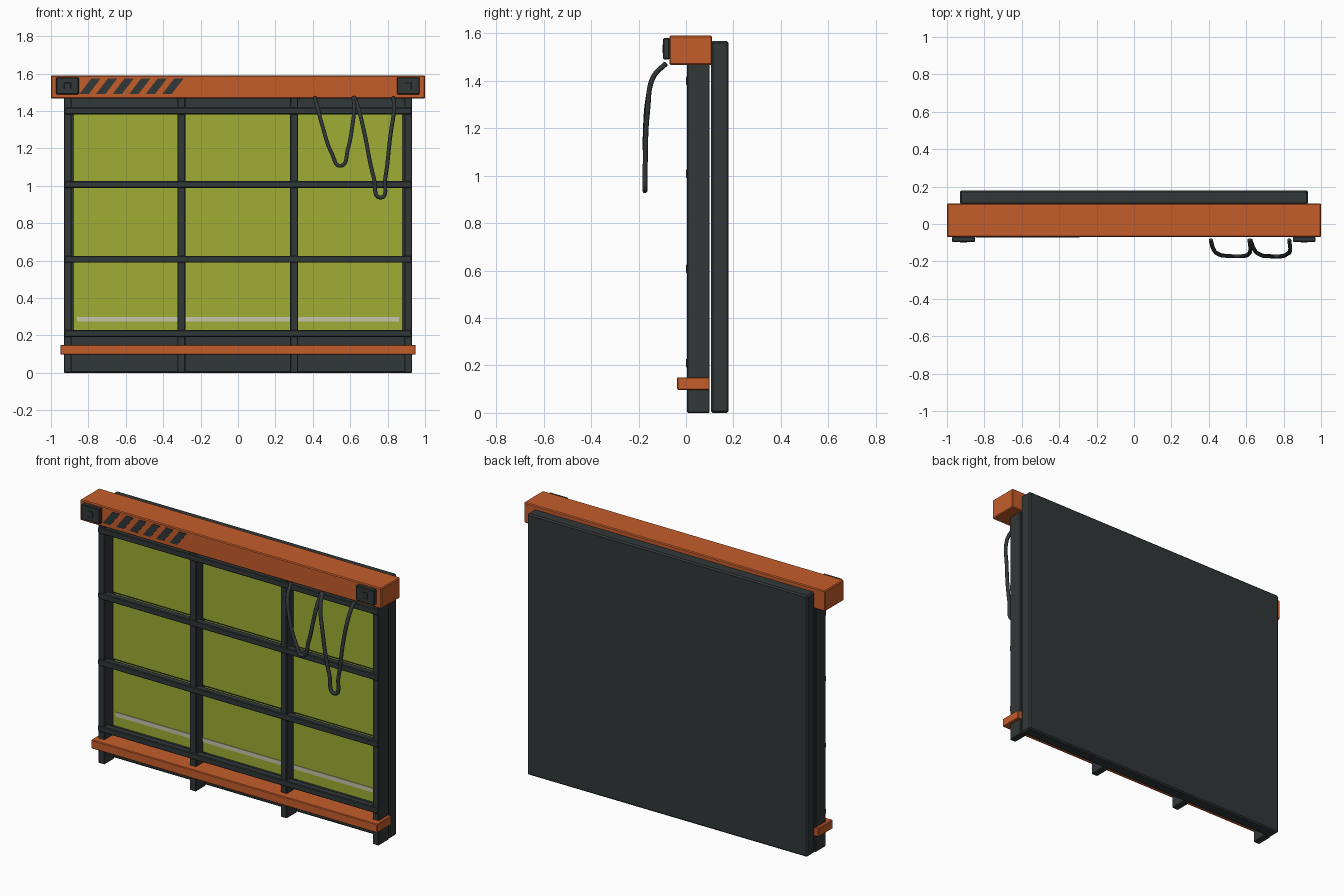
import bpy, bmesh

cube = bpy.data.objects.get("Cube")
if cube:
    bpy.data.objects.remove(cube, do_unlink=True)


def material(name, r, g, b):
    m = bpy.data.materials.new(name)
    m.use_nodes = True
    m.diffuse_color = (r, g, b, 1)
    m.node_tree.nodes["Principled BSDF"].inputs["Base Color"].default_value = (r, g, b, 1)
    return m


ORANGE = material("burnt orange paint", 0.56, 0.11, 0.024)
DARK = material("dark grey metal", 0.031, 0.038, 0.04)
LIME = material("lime panel", 0.34, 0.42, 0.033)
PALE = material("pale strip", 0.56, 0.57, 0.40)


def add_mesh(name, bm, mat):
    bmesh.ops.recalc_face_normals(bm, faces=bm.faces[:])
    mesh = bpy.data.meshes.new(name)
    bm.to_mesh(mesh)
    bm.free()
    mesh.materials.append(mat)
    obj = bpy.data.objects.new(name, mesh)
    bpy.context.collection.objects.link(obj)
    return obj


def box(name, xs, ys, zs, mat, bevel=0.0):
    """Box spanning the given x, y and z ranges, with chamfered edges."""
    bm = bmesh.new()
    bmesh.ops.create_cube(bm, size=1)
    for v in bm.verts:
        for i, (lo, hi) in enumerate((xs, ys, zs)):
            v.co[i] = hi if v.co[i] > 0 else lo
    obj = add_mesh(name, bm, mat)
    if bevel:
        mod = obj.modifiers.new("chamfer", "BEVEL")
        mod.width = bevel
        mod.segments = 1
    return obj


def around(c, half):
    return (c - half, c + half)


# Back board, top beam and bottom rail
box("back_board", (-0.93, 0.93), (0.105, 0.18), (0, 1.567), DARK, 0.008)
box("top_beam", (-1, 1), (-0.07, 0.11), (1.467, 1.59), ORANGE, 0.005)
box("bottom_rail", (-0.95, 0.95), (-0.037, 0.1), (0.097, 0.15), ORANGE, 0.004)

# Posts and cross bars of the grid
for i, x in enumerate((-0.91, -0.303, 0.3, 0.91)):
    box(f"post_{i + 1}", around(x, 0.021), (0.004, 0.1), (0, 1.47), DARK, 0.004)
for i, z in enumerate((0.21, 0.607, 1.007, 1.4)):
    box(f"cross_bar_{i + 1}", (-0.93, 0.93), (-0.001, 0.04), around(z, 0.018), DARK, 0.004)

# Lime panes, one in each opening, with a pale strip across the bottom row
columns = ((-0.88, -0.31), (-0.295, 0.295), (0.31, 0.88))
rows = ((0.215, 0.6), (0.615, 1.0), (1.015, 1.395))
for c, xs in enumerate(columns):
    for r, zs in enumerate(rows):
        box(f"pane_{c + 1}_{r + 1}", xs, (0.07, 0.09), zs, LIME)
box("pale_strip", (-0.86, 0.86), (0.066, 0.071), (0.275, 0.3), PALE)

# End plates with a square bolt
for side, x in (("right", -0.912), ("left", 0.91)):
    box(f"end_plate_{side}", around(x, 0.061), (-0.096, -0.069), (1.489, 1.58), DARK, 0.004)
    box(f"bolt_{side}", around(x, 0.018), (-0.1, -0.09), around(1.535, 0.018), DARK, 0.002)

# Slanted warning stripes on the beam
for i in range(6):
    x = -0.847 + 0.0886 * i
    outline = ((x, 1.492), (x + 0.05, 1.492), (x + 0.113, 1.574), (x + 0.063, 1.574))
    bm = bmesh.new()
    face = bm.faces.new([bm.verts.new((px, -0.068, pz)) for px, pz in outline])
    new = bmesh.ops.extrude_face_region(bm, geom=[face])["geom"]
    bmesh.ops.translate(bm, vec=(0, -0.005, 0),
                        verts=[g for g in new if isinstance(g, bmesh.types.BMVert)])
    add_mesh(f"warning_stripe_{i + 1}", bm, DARK)


# Hanging cables
def cable(name, points):
    curve = bpy.data.curves.new(name, "CURVE")
    curve.dimensions = "3D"
    curve.bevel_depth = 0.011
    curve.bevel_resolution = 2
    curve.resolution_u = 8
    curve.use_fill_caps = True
    spline = curve.splines.new("BEZIER")
    spline.bezier_points.add(len(points) - 1)
    for bp, co in zip(spline.bezier_points, points):
        bp.co = co
        bp.handle_left_type = bp.handle_right_type = "AUTO"
    curve.materials.append(DARK)
    obj = bpy.data.objects.new(name, curve)
    bpy.context.collection.objects.link(obj)


cable("short_cable", [
    (0.41, -0.085, 1.472), (0.425, -0.135, 1.42), (0.45, -0.16, 1.325), (0.503, -0.171, 1.17),
    (0.548, -0.172, 1.107), (0.588, -0.171, 1.2), (0.612, -0.16, 1.325), (0.622, -0.135, 1.42),
    (0.617, -0.085, 1.472)])
cable("long_cable", [
    (0.622, -0.085, 1.472), (0.642, -0.135, 1.42), (0.672, -0.162, 1.3), (0.727, -0.172, 1.04),
    (0.763, -0.173, 0.937), (0.787, -0.172, 1.04), (0.815, -0.162, 1.27), (0.835, -0.135, 1.42),
    (0.83, -0.085, 1.472)])
